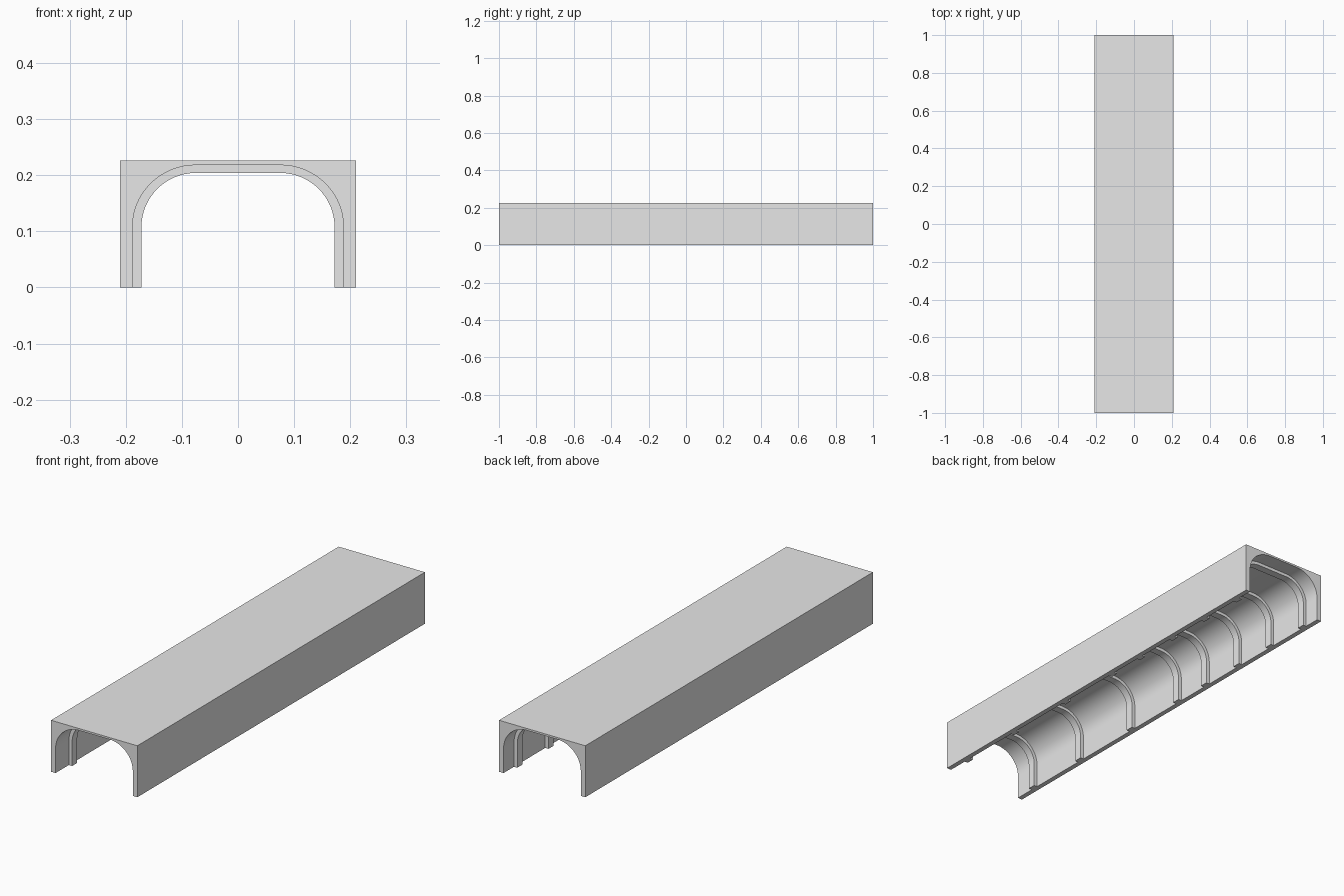
import bpy
import bmesh
import math

cube = bpy.data.objects.get("Cube")
if cube:
    bpy.data.objects.remove(cube, do_unlink=True)

# Overall sizes
HALF_WIDTH, HEIGHT, LENGTH = 0.21, 0.2265, 2.0
FLAT, SPRING = 0.075, 0.108      # corner arc centre of the vault
VAULT = (0.188, 0.218)           # half width and crown of the vault
RIB = (0.172, 0.204)             # half width and crown of the rib opening
RIB_WIDTH = 0.035
RIB_POSITIONS = (-0.89, -0.58, -0.236, 0.075, 0.262, 0.479, 0.693, 0.91)

# Single colour
grey = bpy.data.materials.new("plain grey")
grey.use_nodes = True
colour = (0.8, 0.8, 0.8, 1.0)
grey.diffuse_color = colour
grey.node_tree.nodes["Principled BSDF"].inputs["Base Color"].default_value = colour


def arch(half_width, crown, steps=16):
    """Arch outline from the right foot over the crown to the left foot."""
    half = [(half_width, 0.0)]
    for i in range(steps + 1):
        a = math.pi / 2 * i / steps
        half.append((FLAT + (half_width - FLAT) * math.cos(a),
                     SPRING + (crown - SPRING) * math.sin(a)))
    return half + [(-x, z) for x, z in reversed(half)]


def extrude_profile(name, outline, y_centre, depth):
    """Extrude a closed x-z outline along y."""
    bm = bmesh.new()
    verts = [bm.verts.new((x, -depth / 2, z)) for x, z in outline]
    face = bm.faces.new(verts)
    result = bmesh.ops.extrude_face_region(bm, geom=[face])
    moved = [v for v in result["geom"] if isinstance(v, bmesh.types.BMVert)]
    bmesh.ops.translate(bm, verts=moved, vec=(0, depth, 0))
    bmesh.ops.recalc_face_normals(bm, faces=bm.faces[:])
    mesh = bpy.data.meshes.new(name)
    bm.to_mesh(mesh)
    bm.free()
    mesh.materials.append(grey)
    obj = bpy.data.objects.new(name, mesh)
    obj.location.y = y_centre
    bpy.context.collection.objects.link(obj)
    bpy.ops.object.select_all(action='DESELECT')
    obj.select_set(True)
    bpy.context.view_layer.objects.active = obj
    bpy.ops.object.shade_smooth_by_angle(angle=math.radians(30))
    return obj


# Box-shaped tunnel shell with a vaulted underside
box = [(-HALF_WIDTH, 0), (-HALF_WIDTH, HEIGHT), (HALF_WIDTH, HEIGHT), (HALF_WIDTH, 0)]
vault = arch(*VAULT)
extrude_profile("tunnel_shell", box + vault, 0, LENGTH)

# Ribs standing proud of the vault
rib_outline = vault + arch(*RIB)[::-1]
for number, y in enumerate(RIB_POSITIONS, 1):
    extrude_profile(f"vault_rib_{number}", rib_outline, y, RIB_WIDTH)
